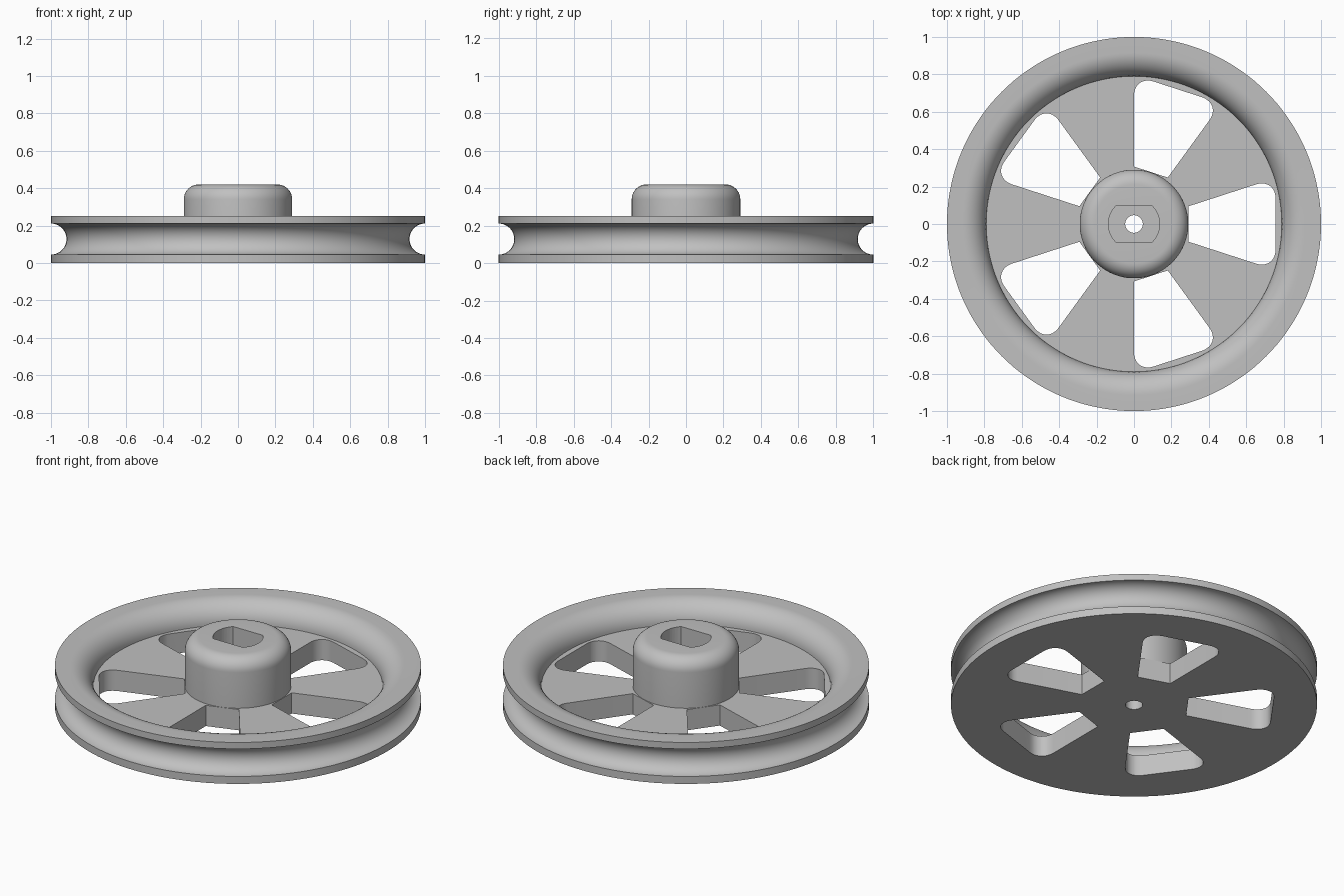
import bpy, bmesh
from math import sin, cos, tan, pi, asin, radians
from mathutils import Matrix

cube = bpy.data.objects.get("Cube")
if cube:
    bpy.data.objects.remove(cube)

grey = bpy.data.materials.new("grey plastic")
grey.use_nodes = True
colour = (0.53, 0.53, 0.53, 1)
grey.diffuse_color = colour
grey.node_tree.nodes["Principled BSDF"].inputs["Base Color"].default_value = colour

PLATE, RIM, HUB, HUB_R = 0.125, 0.25, 0.42, 0.29


def arc(cx, cz, r, start, end, n):
    """Points along a circular arc, angles in degrees."""
    angles = [radians(start + (end - start) * i / n) for i in range(n + 1)]
    return [(cx + r * cos(a), cz + r * sin(a)) for a in angles]


def make_object(name, bm):
    bmesh.ops.recalc_face_normals(bm, faces=bm.faces)
    mesh = bpy.data.meshes.new(name)
    bm.to_mesh(mesh)
    bm.free()
    mesh.materials.append(grey)
    obj = bpy.data.objects.new(name, mesh)
    bpy.context.collection.objects.link(obj)
    return obj


def lathe(name, profile, steps=144):
    """Turn a closed (radius, height) profile around the z axis."""
    bm = bmesh.new()
    rings = []
    for i in range(steps):
        turn = Matrix.Rotation(2 * pi * i / steps, 3, 'Z')
        rings.append([bm.verts.new(turn @ Matrix.Identity(3).col[0] * r) for r, z in profile])
        for v, (r, z) in zip(rings[-1], profile):
            v.co.z = z
    n = len(profile)
    for i in range(steps):
        a, b = rings[i], rings[(i + 1) % steps]
        for j in range(n):
            k = (j + 1) % n
            bm.faces.new((a[j], b[j], b[k], a[k]))
    return make_object(name, bm)


def prism(bm, outline, z0, z1):
    """Extrude a flat outline and return its new vertices."""
    face = bm.faces.new([bm.verts.new((x, y, z0)) for x, y in outline])
    base = list(face.verts)
    top = bmesh.ops.extrude_face_region(bm, geom=[face])
    new = [v for v in top["geom"] if isinstance(v, bmesh.types.BMVert)]
    bmesh.ops.translate(bm, verts=new, vec=(0, 0, z1 - z0))
    return base + new


def cut(target, cutter):
    cutter.hide_render = True
    mod = target.modifiers.new("cut", 'BOOLEAN')
    mod.operation, mod.solver, mod.object = 'DIFFERENCE', 'EXACT', cutter
    bpy.context.view_layer.objects.active = target
    bpy.ops.object.modifier_apply(modifier=mod.name)
    bpy.data.objects.remove(cutter)


# Wheel: bore, hub, web plate, flared rim and round rope groove
fillet = RIM - PLATE
profile = [(0.047, 0), (0.047, HUB)]
profile += arc(HUB_R - 0.08, HUB - 0.08, 0.08, 90, 0, 10)
profile += [(HUB_R, PLATE)]
profile += arc(0.79 + fillet, PLATE, fillet, 180, 90, 14)
profile += [(1, RIM)]
profile += arc(1, 0.128, 0.083, 90, 270, 24)
profile += [(1, 0)]
wheel = lathe("pulley_wheel", profile)

# Five rounded windows between the spokes
bm = bmesh.new()
inner, outer, slope = 0.292, 0.757, tan(radians(18))
for i in range(5):
    outline = [(inner, -inner * slope), (outer, -outer * slope),
               (outer, outer * slope), (inner, inner * slope)]
    verts = prism(bm, outline, -0.1, 0.3)
    corners = [e for e in {e for v in verts for e in v.link_edges}
               if all(v.co.x > 0.5 for v in e.verts)
               and abs(e.verts[0].co.z - e.verts[1].co.z) > 0.1]
    made = bmesh.ops.bevel(bm, geom=corners, offset=0.11, offset_type='OFFSET',
                           segments=10, profile=0.5, affect='EDGES')
    moved = {v for v in verts if v.is_valid} | set(made["verts"])
    bmesh.ops.rotate(bm, verts=list(moved), cent=(0, 0, 0),
                     matrix=Matrix.Rotation(2 * pi * i / 5, 3, 'Z'))
cut(wheel, make_object("window_cutter", bm))

# Shaft socket with two flats in the hub
flat = 180 / pi * asin(0.095 / 0.137)
bm = bmesh.new()
prism(bm, arc(0, 0, 0.137, -flat, flat, 12) + arc(0, 0, 0.137, 180 - flat, 180 + flat, 12),
      PLATE, HUB + 0.1)
cut(wheel, make_object("socket_cutter", bm))

# Smooth curves, crisp edges
bpy.ops.object.select_all(action='DESELECT')
wheel.select_set(True)
bpy.context.view_layer.objects.active = wheel
bpy.ops.object.shade_smooth_by_angle(angle=radians(30))
